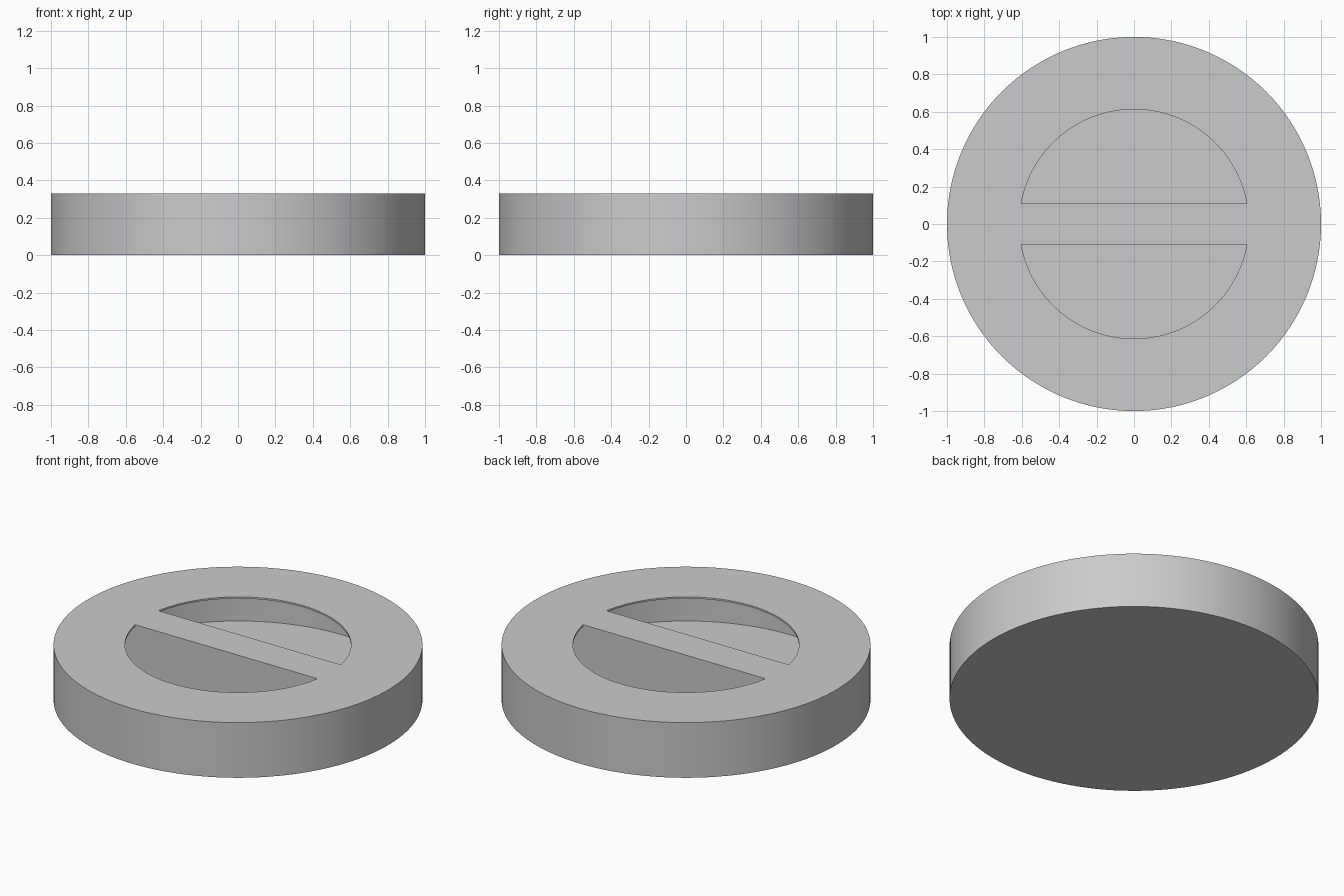
import bpy, bmesh, math

cube = bpy.data.objects.get("Cube")
if cube:
    bpy.data.objects.remove(cube, do_unlink=True)

HEIGHT = 0.33       # overall height
WALL = 0.01         # shell thickness
BAR = 0.11          # half width of the grip bar
OPENING = 0.613     # radius of the two top openings

grey = bpy.data.materials.new("light_grey")
grey.use_nodes = True
colour = (0.6, 0.6, 0.6, 1)
grey.diffuse_color = colour
grey.node_tree.nodes["Principled BSDF"].inputs["Base Color"].default_value = colour


def prism(name, outline, bottom, top):
    """Extrude a flat outline straight up."""
    bm = bmesh.new()
    face = bm.faces.new([bm.verts.new((x, y, bottom)) for x, y in outline])
    extruded = bmesh.ops.extrude_face_region(bm, geom=[face])["geom"]
    verts = [g for g in extruded if isinstance(g, bmesh.types.BMVert)]
    bmesh.ops.translate(bm, verts=verts, vec=(0, 0, top - bottom))
    bmesh.ops.recalc_face_normals(bm, faces=bm.faces[:])
    mesh = bpy.data.meshes.new(name)
    bm.to_mesh(mesh)
    bm.free()
    mesh.materials.append(grey)
    obj = bpy.data.objects.new(name, mesh)
    bpy.context.collection.objects.link(obj)
    return obj


def arc(radius, start, end, steps):
    angles = [start + (end - start) * i / steps for i in range(steps + 1)]
    return [(radius * math.cos(a), radius * math.sin(a)) for a in angles]


def segment(radius, side):
    """Half-moon outline on one side of the grip bar."""
    start = math.asin(BAR / radius)
    return [(x * side, y * side) for x, y in arc(radius, start, math.pi - start, 64)]


# Round body
body = prism("round_body", arc(1, 0, math.tau, 128)[:-1], 0, HEIGHT)

# Hollow chambers on both sides of the bar, then the smaller top openings
cutters = []
for side in (1, -1):
    cutters.append(prism("chamber_cutter", segment(1 - WALL, side), WALL, HEIGHT - WALL))
for side in (1, -1):
    cutters.append(prism("opening_cutter", segment(OPENING, side), HEIGHT / 2, HEIGHT + 0.1))

for cutter in cutters:
    cutter.hide_render = True
    cut = body.modifiers.new(cutter.name, 'BOOLEAN')
    cut.operation = 'DIFFERENCE'
    cut.solver = 'EXACT'
    cut.object = cutter

# Bake the cuts and drop the helpers
bpy.context.view_layer.update()
graph = bpy.context.evaluated_depsgraph_get()
baked = bpy.data.meshes.new_from_object(body.evaluated_get(graph))
body.modifiers.clear()
body.data = baked
for cutter in cutters:
    bpy.data.objects.remove(cutter, do_unlink=True)

# Smooth round walls with sharp rims
bpy.ops.object.select_all(action='DESELECT')
bpy.context.view_layer.objects.active = body
body.select_set(True)
bpy.ops.object.shade_smooth_by_angle(angle=math.radians(30))
